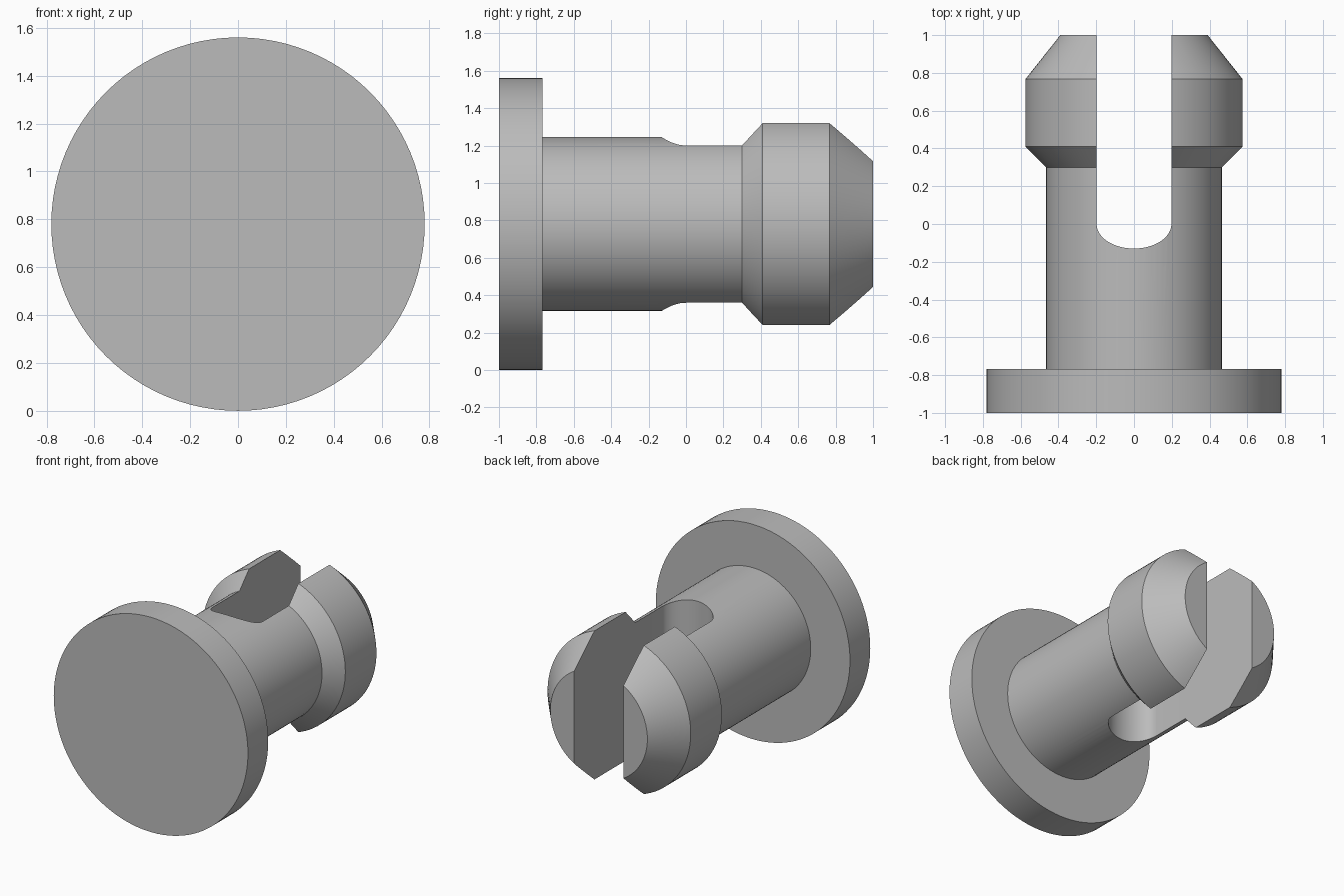
import bpy
import bmesh
from math import cos, sin, pi, radians
from mathutils import Vector

cube = bpy.data.objects.get("Cube")
if cube:
    bpy.data.objects.remove(cube, do_unlink=True)

AXIS_Z = 0.78
SEGMENTS = 96

grey = bpy.data.materials.new("plain grey")
grey.use_nodes = True
colour = (0.5, 0.5, 0.5, 1)
grey.diffuse_color = colour
grey.node_tree.nodes["Principled BSDF"].inputs["Base Color"].default_value = colour


def make_object(name, bm):
    bmesh.ops.recalc_face_normals(bm, faces=bm.faces)
    mesh = bpy.data.meshes.new(name)
    bm.to_mesh(mesh)
    bm.free()
    mesh.materials.append(grey)
    obj = bpy.data.objects.new(name, mesh)
    bpy.context.collection.objects.link(obj)
    return obj


def lathe(name, profile):
    """Turn (radius, y) points about the lengthwise axis, with flat end caps."""
    bm = bmesh.new()
    rings = []
    for radius, y in profile:
        rings.append([bm.verts.new((radius * cos(2 * pi * i / SEGMENTS), y,
                                    AXIS_Z + radius * sin(2 * pi * i / SEGMENTS)))
                      for i in range(SEGMENTS)])
    for a, b in zip(rings, rings[1:]):
        for i in range(SEGMENTS):
            j = (i + 1) % SEGMENTS
            bm.faces.new((a[i], a[j], b[j], b[i]))
    bm.faces.new(rings[0])
    bm.faces.new(rings[-1])
    return make_object(name, bm)


def slot_cutter(half_width, depth, steps=32):
    """Straight slot open at the back, with an elliptical inner end."""
    outline = [(half_width, 1.2), (-half_width, 1.2)]
    outline += [(-half_width * cos(pi * i / steps), -depth * sin(pi * i / steps))
                for i in range(steps + 1)]
    bm = bmesh.new()
    face = bm.faces.new([bm.verts.new((x, y, -0.2)) for x, y in outline])
    new = bmesh.ops.extrude_face_region(bm, geom=[face])["geom"]
    bmesh.ops.translate(bm, vec=Vector((0, 0, 2)),
                        verts=[v for v in new if isinstance(v, bmesh.types.BMVert)])
    return make_object("slot_cutter", bm)


# Flange, shaft and bevelled snap head turned as one piece
pin = lathe("flanged_snap_pin", [
    (0.78, -1), (0.78, -0.767),
    (0.465, -0.767), (0.465, 0.3),
    (0.575, 0.41), (0.575, 0.767), (0.39, 1),
])

# Slot that splits the head into two prongs
cutter = slot_cutter(0.198, 0.13)
cutter.hide_render = True
cut = pin.modifiers.new("slot", 'BOOLEAN')
cut.operation = 'DIFFERENCE'
cut.solver = 'EXACT'
cut.object = cutter

bpy.ops.object.select_all(action='DESELECT')
pin.select_set(True)
bpy.context.view_layer.objects.active = pin
bpy.ops.object.modifier_apply(modifier=cut.name)
bpy.data.objects.remove(cutter, do_unlink=True)
bpy.ops.object.shade_smooth_by_angle(angle=radians(25))
